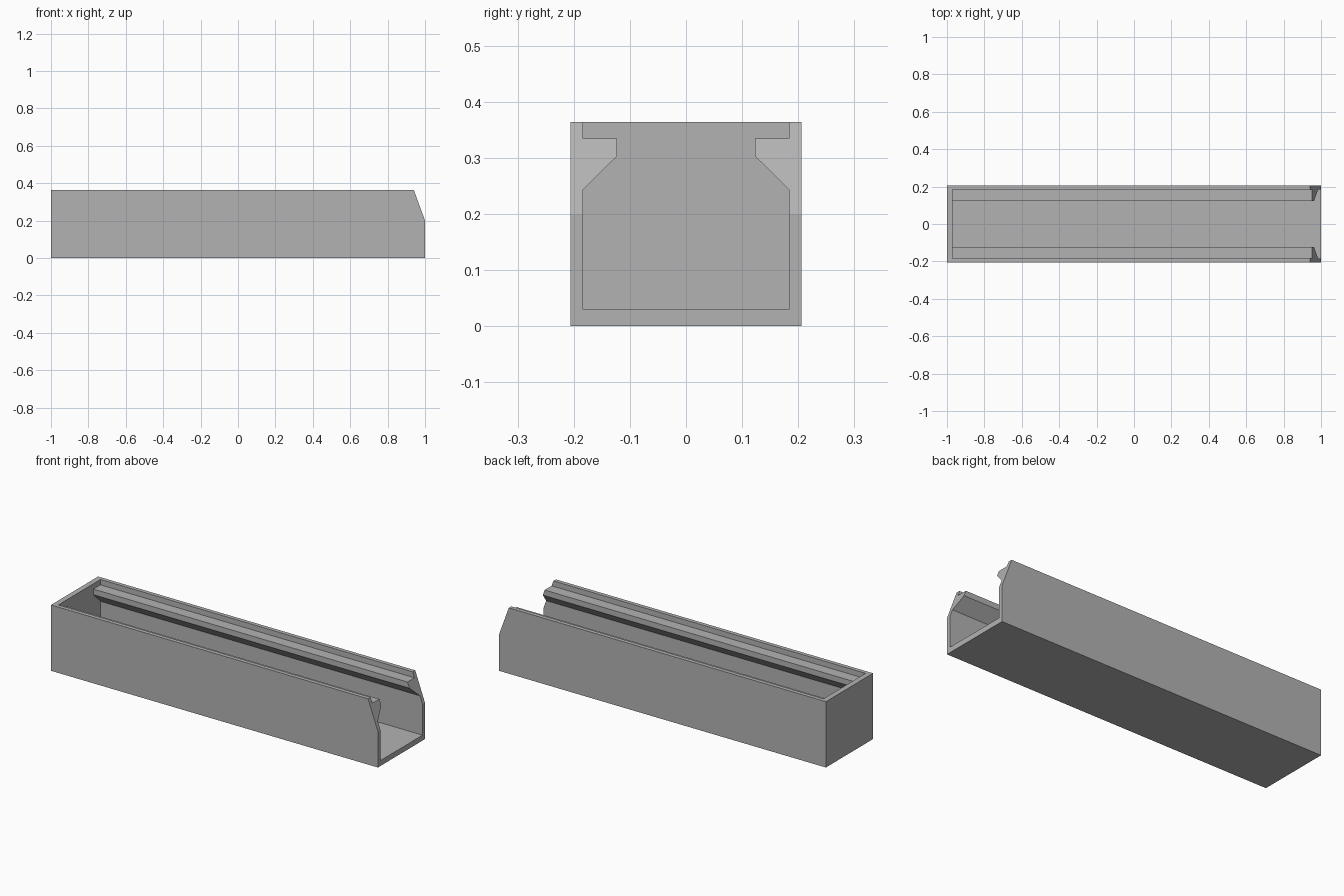
import bpy, bmesh
from mathutils import Vector

cube = bpy.data.objects.get("Cube")
if cube:
    bpy.data.objects.remove(cube, do_unlink=True)

# Single grey material
grey = bpy.data.materials.new("plain grey")
grey.use_nodes = True
colour = (0.45, 0.45, 0.45, 1)
grey.diffuse_color = colour
grey.node_tree.nodes["Principled BSDF"].inputs["Base Color"].default_value = colour

HALF_W, INNER_W, LIP_W = 0.206, 0.184, 0.123
HEIGHT, FLOOR = 0.364, 0.03
BACK, WALL, OPEN = -1.0, 0.03, 1.0


def extrude_profile(bm, points, x0, x1):
    """Extrude a closed (y, z) outline along x."""
    face = bm.faces.new([bm.verts.new((x0, y, z)) for y, z in points])
    result = bmesh.ops.extrude_face_region(bm, geom=[face])
    verts = [g for g in result["geom"] if isinstance(g, bmesh.types.BMVert)]
    bmesh.ops.translate(bm, verts=verts, vec=(x1 - x0, 0, 0))


def make_object(name, bm):
    bmesh.ops.recalc_face_normals(bm, faces=bm.faces[:])
    mesh = bpy.data.meshes.new(name)
    bm.to_mesh(mesh)
    bm.free()
    mesh.materials.append(grey)
    obj = bpy.data.objects.new(name, mesh)
    bpy.context.collection.objects.link(obj)
    return obj


# Channel: U section with inward lips and a shallow lid groove above them
half = [(HALF_W, 0), (HALF_W, HEIGHT), (INNER_W, HEIGHT), (INNER_W, 0.334),
        (LIP_W, 0.334), (LIP_W, 0.303), (INNER_W, 0.243), (INNER_W, FLOOR)]
outline = half + [(-y, z) for y, z in reversed(half)]
bm = bmesh.new()
extrude_profile(bm, outline, BACK + WALL, OPEN)

# Slanted cut at the open end
low, high = Vector((OPEN, 0, 0.2)), Vector((0.94, 0, HEIGHT))
slope = high - low
normal = Vector((slope.z, 0, -slope.x)).normalized()
cut = bmesh.ops.bisect_plane(bm, geom=bm.verts[:] + bm.edges[:] + bm.faces[:],
                             plane_co=low, plane_no=normal, clear_outer=True)
rim = [e for e in bm.edges if e.is_boundary]
bmesh.ops.holes_fill(bm, edges=rim, sides=0)
make_object("channel", bm)

# Closed end wall
bm = bmesh.new()
extrude_profile(bm, [(-HALF_W, 0), (HALF_W, 0), (HALF_W, HEIGHT), (-HALF_W, HEIGHT)],
                BACK, BACK + WALL)
make_object("end_wall", bm)
